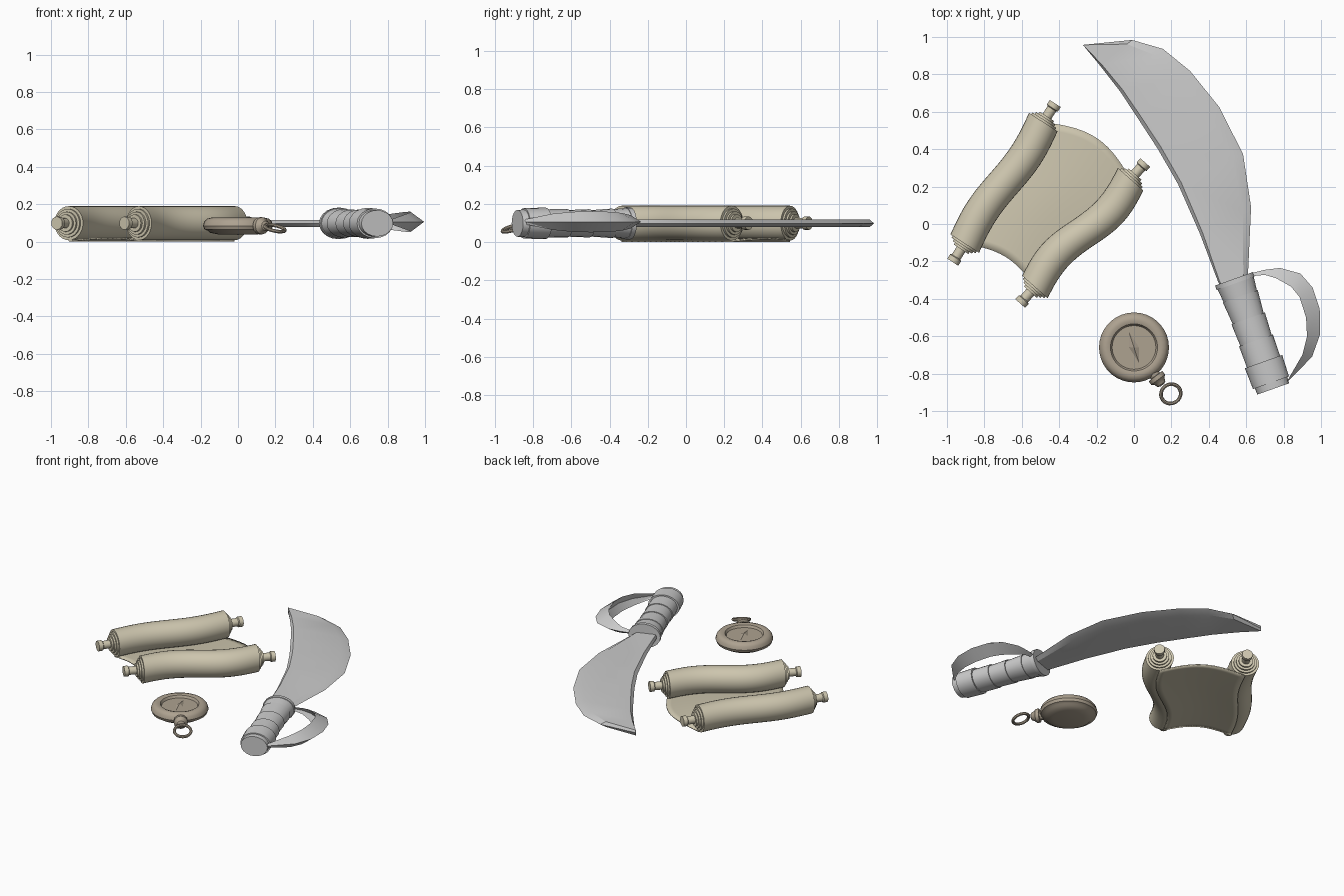
import bpy, bmesh, math
from mathutils import Vector, Matrix

if "Cube" in bpy.data.objects:
    bpy.data.objects.remove(bpy.data.objects["Cube"])

def material(name, rgb):
    m = bpy.data.materials.new(name)
    m.diffuse_color = (*rgb, 1)
    m.use_nodes = True
    m.node_tree.nodes["Principled BSDF"].inputs["Base Color"].default_value = m.diffuse_color
    return m

PAPER = material("parchment", (0.62, 0.57, 0.43))
BRASS = material("aged_brass", (0.42, 0.36, 0.28))
STEEL = material("steel", (0.55, 0.55, 0.58))

def finish(name, bm, mat, angle=35):
    bmesh.ops.remove_doubles(bm, verts=bm.verts, dist=1e-5)
    bmesh.ops.recalc_face_normals(bm, faces=bm.faces)
    me = bpy.data.meshes.new(name)
    bm.to_mesh(me)
    bm.free()
    me.materials.append(mat)
    if angle:
        me.shade_smooth()
        me.set_sharp_from_angle(angle=math.radians(angle))
    ob = bpy.data.objects.new(name, me)
    bpy.context.collection.objects.link(ob)
    return ob

def loft(name, rings, mat, angle=35, wrap=False):
    """Skin a list of equal-length closed rings, capped at both ends."""
    bm = bmesh.new()
    vs = [[bm.verts.new(p) for p in r] for r in rings]
    n = len(vs[0])
    pairs = list(zip(vs, vs[1:])) + ([(vs[-1], vs[0])] if wrap else [])
    for a, b in pairs:
        for i in range(n):
            j = (i + 1) % n
            bm.faces.new((a[i], a[j], b[j], b[i]))
    if not wrap:
        bm.faces.new(vs[0])
        bm.faces.new(vs[-1])
    return finish(name, bm, mat, angle)

def ring(c, axis, r_side, r_up, n):
    side = axis.cross(Vector((0, 0, 1))).normalized()
    return [c + side * r_side * math.cos(t) + Vector((0, 0, r_up * math.sin(t)))
            for t in (2 * math.pi * i / n for i in range(n))]

def turned(name, start, axis, profile, mat, n=24, flat=1.0, angle=35):
    """Profile of (distance, radius) swept along a horizontal axis."""
    return loft(name, [ring(start + axis * d, axis, r, r * flat, n) for d, r in profile], mat, angle)

# --- scroll -------------------------------------------------------------
ROLL_Z, ROLL_R = 0.099, 0.091

def roll_point(p0, p1, u, amp):
    ax = (p1 - p0).normalized()
    side = ax.cross(Vector((0, 0, 1)))
    return p0.lerp(p1, u) - side * amp * math.sin(2 * math.pi * u)

A = (Vector((-0.905, -0.105, ROLL_Z)), Vector((-0.485, 0.545, ROLL_Z)), 0.018)
B = (Vector((-0.53, -0.337, ROLL_Z)), Vector((-0.018, 0.24, ROLL_Z)), 0.032)

for side_name, (p0, p1, amp) in (("left", A), ("right", B)):
    ax = (p1 - p0).normalized()
    # wavy roll whose ends step inward like wound layers
    steps = [(0.036, 0.046), (0.024, 0.046), (0.024, 0.061), (0.012, 0.061), (0.012, 0.076), (0, 0.076)]
    rings = [ring(p0 - ax * d, ax, r, r, 28) for d, r in steps]
    rings += [ring(roll_point(p0, p1, i / 20, amp), ax, ROLL_R, ROLL_R, 28) for i in range(21)]
    rings += [ring(p1 + ax * d, ax, r, r, 28) for d, r in reversed(steps)]
    loft(side_name + "_scroll_roll", rings, PAPER)
    # rod stub and knob on each end
    for end, p, d in (("lower", p0, -ax), ("upper", p1, ax)):
        turned(f"{side_name}_{end}_rod", p, d,
               [(0, 0.027), (0.085, 0.027), (0.09, 0.035), (0.118, 0.035)], PAPER, 16)

# open sheet between the rolls, its ends bowed toward the top
bm = bmesh.new()
NU, NV = 20, 14
grid = []
for i in range(NU + 1):
    u = i / NU
    row = []
    for j in range(NV + 1):
        v = j / NV
        p = roll_point(A[0], A[1], u, A[2]).lerp(roll_point(B[0], B[1], u, B[2]), v)
        bow = math.sin(math.pi * v)
        p += Vector((0.58, 0.81, 0)) * bow * (0.055 + 0.03 * u)
        p.z = 0.005 + 0.014 * bow
        row.append(bm.verts.new(p))
    grid.append(row)
for r, s in zip(grid, grid[1:]):
    for j in range(NV):
        bm.faces.new((r[j], r[j + 1], s[j + 1], s[j]))
sheet = finish("scroll_sheet", bm, PAPER)
mod = sheet.modifiers.new("thickness", "SOLIDIFY")
mod.thickness, mod.offset = 0.008, 0

# --- compass ------------------------------------------------------------
C = Vector((0, -0.66, 0))
case = [(0.001, 0.037), (0.10, 0.038), (0.15, 0.048), (0.16, 0.058), (0.18, 0.066), (0.187, 0.085),
        (0.181, 0.107), (0.167, 0.122), (0.145, 0.128), (0.126, 0.122), (0.117, 0.106), (0.001, 0.106)]
loft("compass_case", [[C + Vector((r * math.cos(t), r * math.sin(t), z))
                       for t in (2 * math.pi * i / 36 for i in range(36))] for r, z in case], BRASS)
# needle: long thin diamond with a raised middle
bm = bmesh.new()
turn = Matrix.Rotation(math.radians(18), 3, 'Z')
base = [bm.verts.new(C + turn @ Vector((x, y, 0.107))) for x, y in
        ((0, 0.085), (-0.026, 0.01), (0, -0.085), (0.026, -0.01))]
peak = bm.verts.new(C + Vector((0, 0, 0.122)))
bm.faces.new(base)
for i in range(4):
    bm.faces.new((base[i], base[(i + 1) % 4], peak))
finish("compass_needle", bm, BRASS, 0)
# winding stem and hanging ring
d = Vector((0.60, -0.80, 0)).normalized()
turned("compass_stem", C + Vector((0, 0, 0.085)) + d * 0.17, d,
       [(0, 0.03), (0.02, 0.03), (0.022, 0.046), (0.045, 0.046), (0.058, 0.032), (0.075, 0.026), (0.082, 0.012)], BRASS, 12)
rc = Vector((0.197, -0.908, 0.072))
out, across = (d + Vector((0, 0, -0.36))).normalized(), d.cross(Vector((0, 0, 1)))
up = across.cross(out)
hoop = []
for i in range(24):
    t = 2 * math.pi * i / 24
    rad = out * math.cos(t) + across * math.sin(t)
    hoop.append([rc + rad * (0.054 + 0.010 * math.cos(s)) + up * 0.010 * math.sin(s)
                 for s in (2 * math.pi * k / 8 for k in range(8))])
loft("compass_ring", hoop, BRASS, wrap=True)

# --- cutlass ------------------------------------------------------------
SZ = 0.098
spine = [(-.273, .957), (-.18, .845), (-.075, .71), (.016, .572), (.128, .40), (.235, .214), (.353, -.053), (.45, -.31), (.48, -.36)]
edge = [(-.272, .958), (-.01, .984), (.155, .936), (.30, .818), (.455, .626), (.583, .374), (.626, .09), (.61, -.257), (.61, -.33)]
section = ((0, 0), (0.05, 0.019), (0.84, 0.019), (1, 0), (0.84, -0.019), (0.05, -0.019))
rings = []
for a, b in zip(spine, edge):
    a, b = Vector((*a, SZ)), Vector((*b, SZ))
    rings.append([a.lerp(b, f) + Vector((0, 0, z)) for f, z in section])
loft("blade", rings, STEEL, 25)

# segmented oval grip with collar and pommel
grip = [(0, .108), (.025, .108), (.025, .103), (.10, .094), (.10, .099), (.225, .088), (.225, .095),
        (.35, .089), (.35, .096), (.47, .094), (.47, .106), (.59, .102), (.59, .092), (.625, .090)]
axis = Vector((0.335, -0.942, 0))
turned("grip", Vector((0.535, -0.293, SZ)), axis, grip, STEEL, 20, 0.78)

# knuckle guard: band with a ridge outside, widest in the middle
outer = [(.62, -.265), (.70, -.245), (.78, -.235), (.89, -.265), (.955, -.34), (.993, -.455), (.995, -.59), (.952, -.71), (.82, -.845)]
inner = [(.62, -.28), (.70, -.272), (.76, -.29), (.84, -.335), (.885, -.39), (.92, -.50), (.925, -.60), (.90, -.70), (.81, -.855)]
half = [.010, .022, .035, .046, .052, .055, .052, .042, .010]
rings = []
for a, b, h in zip(outer, inner, half):
    a, b = Vector((*a, 0.106)), Vector((*b, 0.106))
    rings.append([a, b + Vector((0, 0, h)), b.lerp(a, 0.35), b - Vector((0, 0, h))])
loft("knuckle_guard", rings, STEEL, 25)
